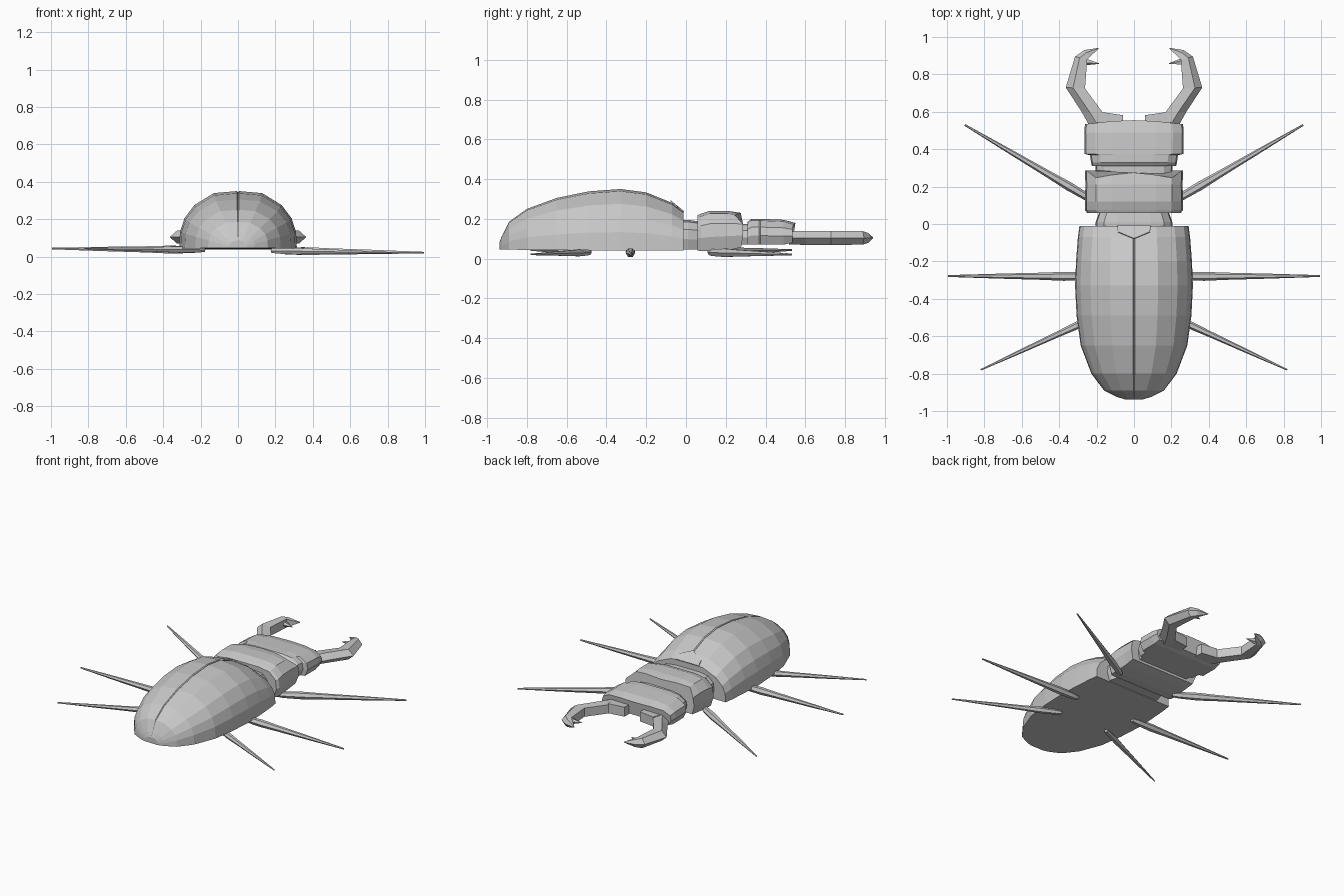
import bpy, bmesh, math
from mathutils import Vector

if "Cube" in bpy.data.objects:
    bpy.data.objects.remove(bpy.data.objects["Cube"])

grey = bpy.data.materials.new("shell grey")
grey.diffuse_color = (0.58, 0.58, 0.58, 1)
grey.use_nodes = True
grey.node_tree.nodes["Principled BSDF"].inputs["Base Color"].default_value = grey.diffuse_color


def finish(name, bm):
    bmesh.ops.recalc_face_normals(bm, faces=bm.faces)
    me = bpy.data.meshes.new(name)
    bm.to_mesh(me)
    bm.free()
    me.materials.append(grey)
    ob = bpy.data.objects.new(name, me)
    bpy.context.collection.objects.link(ob)
    return ob


def loft(name, rings):
    """Skin equal-sized closed rings and cap both ends."""
    bm = bmesh.new()
    vs = [[bm.verts.new(p) for p in r] for r in rings]
    n = len(rings[0])
    for a, b in zip(vs, vs[1:]):
        for i in range(n):
            j = (i + 1) % n
            bm.faces.new((a[i], a[j], b[j], b[i]))
    bm.faces.new(vs[0])
    bm.faces.new(vs[-1])
    return finish(name, bm)


def body(name, stations, half, front=None):
    """Loft along y; stations are (y, half width, bottom, top), half is the
    right half profile from base to crown, front shifts the last ring in y."""
    prof = half + [(-x, z) for x, z in reversed(half) if x > 0]
    rings = []
    for k, (y, w, z0, z1) in enumerate(stations):
        ring = []
        for i, (x, z) in enumerate(prof):
            dy = 0
            if front and k == len(stations) - 1:
                dy = front[min(i, len(prof) - 1 - i)]
            ring.append((x * w, y + dy, z0 + z * (z1 - z0)))
        rings.append(ring)
    return loft(name, rings)


# Domed wing cases with a fine groove along the middle
body("abdomen", [
    (-0.937, 0.05, 0.045, 0.085), (-0.925, 0.09, 0.045, 0.115),
    (-0.89, 0.16, 0.045, 0.185), (-0.80, 0.228, 0.044, 0.25),
    (-0.65, 0.285, 0.043, 0.305), (-0.49, 0.307, 0.042, 0.338),
    (-0.33, 0.315, 0.04, 0.35), (-0.20, 0.31, 0.04, 0.333),
    (-0.07, 0.30, 0.04, 0.28), (-0.012, 0.292, 0.04, 0.237)],
    [(1, 0), (0.985, 0.3), (0.91, 0.53), (0.74, 0.76), (0.41, 0.965),
     (0.018, 1), (0, 0.98)])

# Small shield plate where the wing cases meet
bm = bmesh.new()
outline = [(0.09, -0.012), (0.085, -0.045), (0.03, -0.068), (0, -0.08),
           (-0.03, -0.068), (-0.085, -0.045), (-0.09, -0.012)]
bm.faces.new([bm.verts.new((x, y, 0.24 - 0.72 * (y + 0.012) - 0.08 * abs(x)))
              for x, y in outline])
plate = finish("shield_plate", bm)
plate.modifiers.new("thickness", "SOLIDIFY").thickness = 0.006

# Waist, collar and head
arch = [(0.92, 0), (1, 0.35), (0.97, 0.68), (0.78, 0.93), (0.45, 1), (0, 1)]
body("waist", [(-0.03, 0.205, 0.045, 0.195), (0.01, 0.205, 0.045, 0.195),
               (0.08, 0.18, 0.045, 0.185)], arch)
body("collar", [(0.058, 0.25, 0.04, 0.218), (0.075, 0.262, 0.038, 0.225),
                (0.12, 0.262, 0.038, 0.24), (0.21, 0.26, 0.045, 0.24),
                (0.262, 0.262, 0.055, 0.23)], arch,
     [0.015, 0.025, 0.025, -0.015, 0.0, 0.013])
body("neck", [(0.22, 0.20, 0.07, 0.175), (0.36, 0.21, 0.07, 0.175)], arch)
body("head", [(0.31, 0.225, 0.07, 0.185), (0.33, 0.23, 0.07, 0.2),
              (0.368, 0.235, 0.07, 0.2), (0.375, 0.265, 0.07, 0.2),
              (0.49, 0.266, 0.07, 0.195), (0.535, 0.262, 0.08, 0.178)], arch,
     [0.0, 0.0, 0.0, 0.005, 0.015, 0.02])


def spindle(name, pts, sides=6):
    """Straight tapered limb through (position, radius) pairs."""
    axis = (Vector(pts[-1][0]) - Vector(pts[0][0])).normalized()
    u = axis.cross(Vector((0, 0, 1))).normalized()
    v = u.cross(axis)
    rings = []
    for p, r in pts:
        rings.append([Vector(p) + r * (math.cos(a) * u + math.sin(a) * v)
                      for a in (math.tau * i / sides for i in range(sides))])
    return loft(name, rings)


# Outer and inner edge points with half height, from root to claw tip
jaw = [((0.23, 0.51), (0.12, 0.53), 0.033), ((0.28, 0.60), (0.17, 0.60), 0.035),
       ((0.365, 0.73), (0.262, 0.725), 0.035), ((0.315, 0.895), (0.25, 0.88), 0.034),
       ((0.265, 0.93), (0.235, 0.895), 0.025), ((0.188, 0.942), (0.19, 0.936), 0.003)]
section = [(0, 0), (0.38, 1), (1, 0.85), (1, -0.85), (0.38, -1)]

# Root, tip and radius of each leg
legs = {"front_leg": ((0.21, 0.12), (0.905, 0.53), 0.024),
        "middle_leg": ((0.22, -0.28), (0.995, -0.278), 0.024),
        "hind_leg": ((0.18, -0.485), (0.82, -0.78), 0.02)}

for s, side in ((1, "right"), (-1, "left")):
    # Hooked jaw with one tooth and a root block
    rings = []
    for o, i, h in jaw:
        rings.append([(s * (o[0] + t * (i[0] - o[0])), o[1] + t * (i[1] - o[1]),
                       0.104 + k * h) for t, k in section])
    loft(side + "_jaw", rings)
    spindle(side + "_jaw_tooth", [((s * 0.26, 0.868, 0.104), 0.02),
                                  ((s * 0.188, 0.858, 0.104), 0.002)], 5)
    root = [(0.055, 0.5), (0.06, 0.582), (0.17, 0.598), (0.2, 0.5)]
    loft(side + "_jaw_root", [[(s * x, y, z) for x, y in root]
                              for z in (0.075, 0.14)])
    # Straight tapering legs, slightly thicker near the body
    z0, z1 = (0.031, 0.021) if s > 0 else (0.036, 0.043)
    for name, (a, b, r) in legs.items():
        a, b = Vector((s * a[0], a[1], z0)), Vector((s * b[0], b[1], z1))
        spindle(side + "_" + name, [(a.lerp(b, t), r * k) for t, k in (
            (0, 0.6), (0.05, 0.85), (0.2, 1), (0.35, 0.8), (0.65, 0.55), (1, 0.2))])
